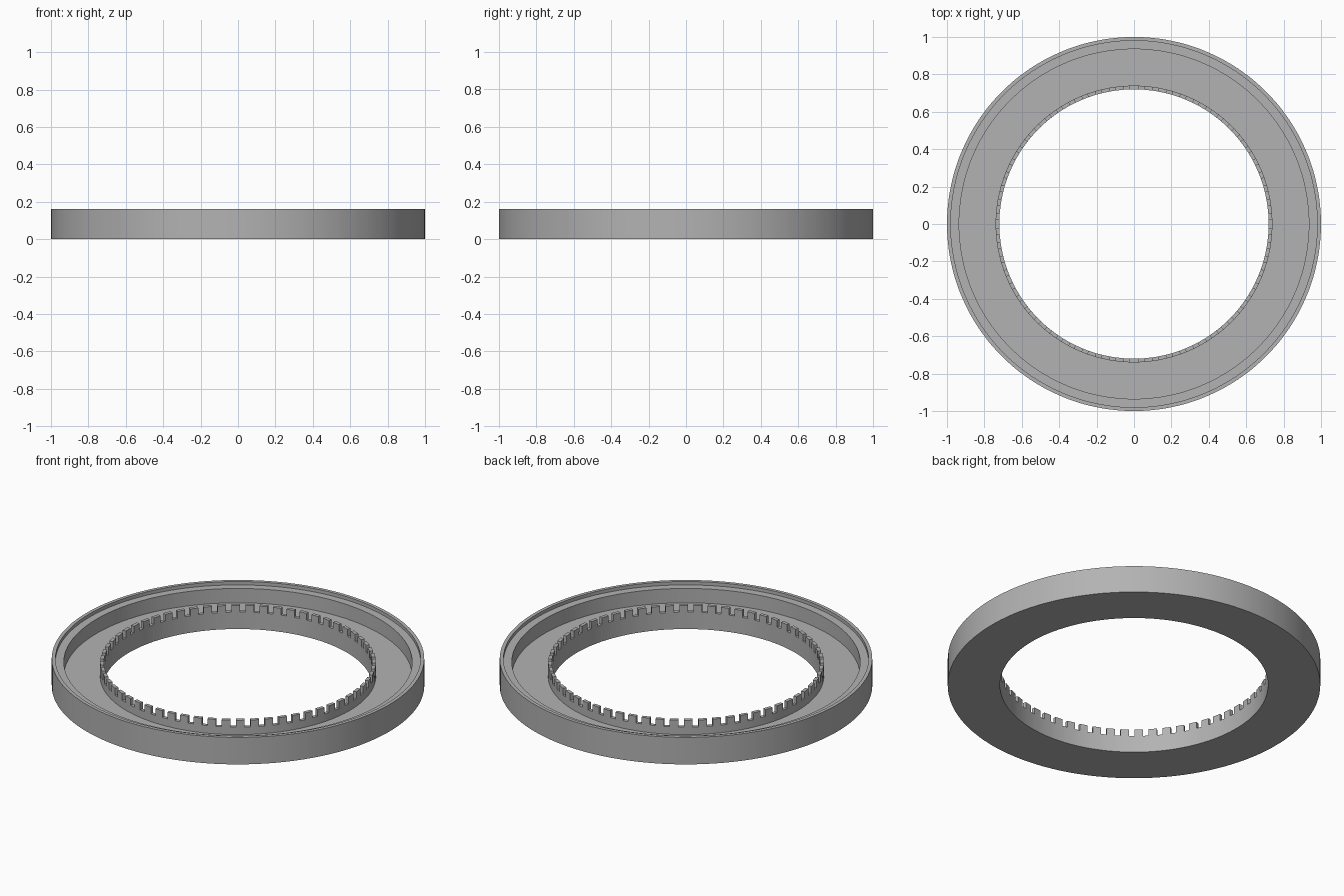
import bpy, bmesh, math

if "Cube" in bpy.data.objects:
    bpy.data.objects.remove(bpy.data.objects["Cube"])

SEG = 120          # steps around the ring
TEETH = 60         # crenellations on the inner wall
NOTCH = 0.4        # share of each pitch that is cut away

grey = bpy.data.materials.new("plain grey")
grey.diffuse_color = (0.45, 0.45, 0.45, 1)
grey.use_nodes = True
grey.node_tree.nodes["Principled BSDF"].inputs["Base Color"].default_value = grey.diffuse_color


def make_object(name, bm):
    bmesh.ops.recalc_face_normals(bm, faces=bm.faces)
    mesh = bpy.data.meshes.new(name)
    bm.to_mesh(mesh)
    bm.free()
    mesh.materials.append(grey)
    obj = bpy.data.objects.new(name, mesh)
    bpy.context.collection.objects.link(obj)
    bpy.context.view_layer.objects.active = obj
    obj.select_set(True)
    bpy.ops.object.shade_smooth_by_angle(angle=math.radians(30))
    obj.select_set(False)
    return obj


# One closed ring: each column is a radial section, the inner wall top steps up and down
PITCH = 2 * math.pi / TEETH
LOW, HIGH = 0.10, 0.14
bm = bmesh.new()
columns = []
for i in range(TEETH):
    a0 = i * PITCH - PITCH * (1 - NOTCH) / 2
    a1 = i * PITCH + PITCH * (1 - NOTCH) / 2
    for a in (a0, a1):
        section = [(0.72, 0), (1, 0), (1, 0.16), (0.98, 0.16), (0.98, 0.14),
                   (0.935, 0.14), (0.935, 0.055), (0.74, 0.055),
                   (0.74, LOW), (0.74, HIGH), (0.72, HIGH), (0.72, LOW)]
        columns.append([bm.verts.new((r * math.cos(a), r * math.sin(a), z)) for r, z in section])

for k, a in enumerate(columns):
    b = columns[(k + 1) % len(columns)]
    tooth = k % 2 == 0
    # shared body strips, then either the tooth or the notch floor
    strips = [(j, j + 1) for j in range(8)] + [(11, 0)]
    strips += [(8, 9), (9, 10), (10, 11)] if tooth else [(8, 11)]
    for p, q in strips:
        bm.faces.new((a[p], a[q], b[q], b[p]))
    # tooth flank
    bm.faces.new((a[8], a[9], a[10], a[11]))
make_object("toothed_ring", bm)
